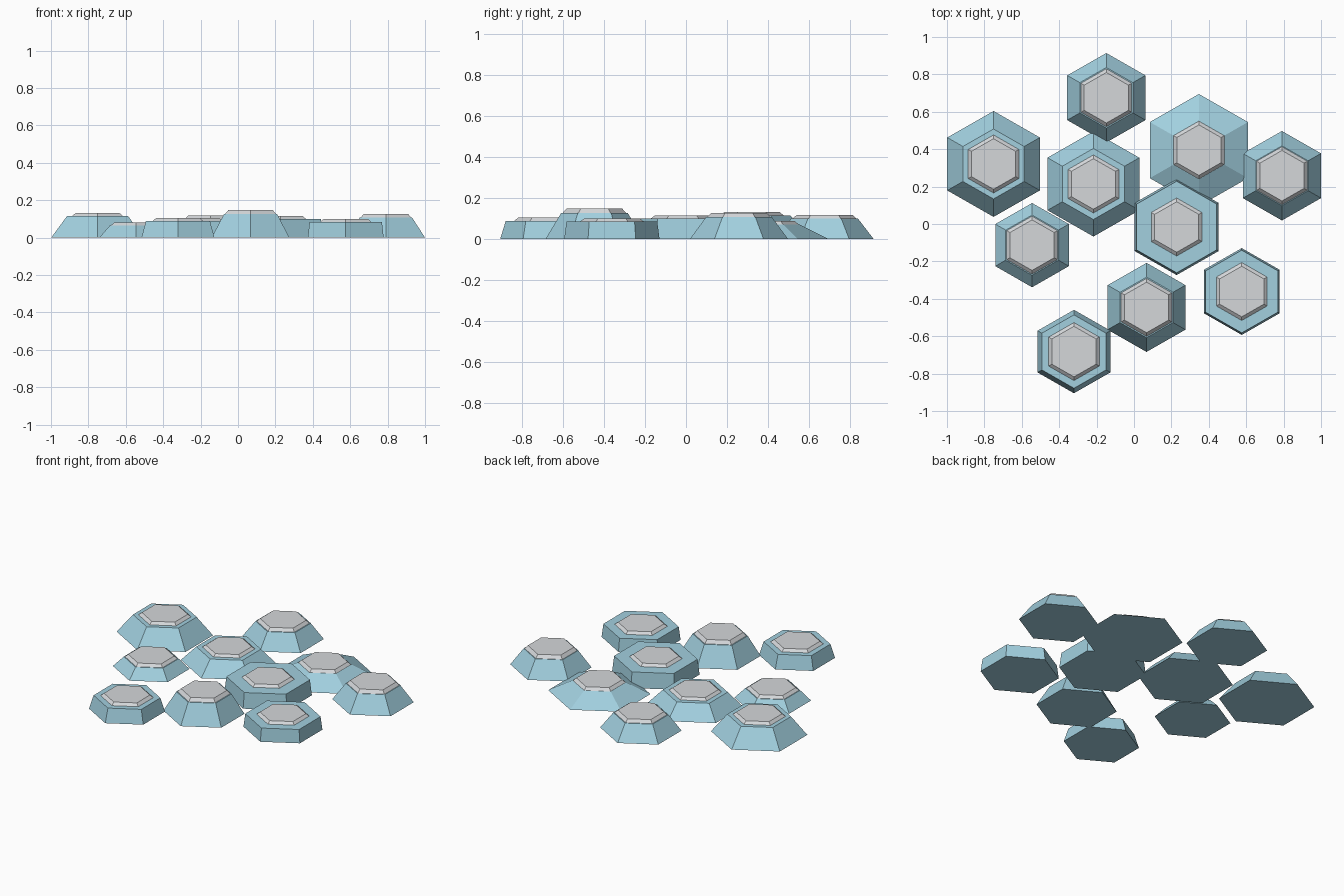
import bpy
import bmesh
from math import sin, cos, pi

if "Cube" in bpy.data.objects:
    bpy.data.objects.remove(bpy.data.objects["Cube"], do_unlink=True)


def make_material(name, rgb):
    mat = bpy.data.materials.new(name)
    mat.use_nodes = True
    color = (*rgb, 1.0)
    mat.diffuse_color = color
    bsdf = next(n for n in mat.node_tree.nodes if n.type == "BSDF_PRINCIPLED")
    bsdf.inputs["Base Color"].default_value = color
    return mat


ICE = make_material("pale_blue", (0.36, 0.63, 0.74))
CAP = make_material("light_grey", (0.66, 0.68, 0.70))

SIDES = 6
STRETCH = 1.01      # the hexagons are very slightly wide in x
CAP_BOTTOM = 0.155
CAP_TOP = 0.135


def hex_ring(bm, radius, z):
    """Hexagon of vertices with a corner pointing along +y."""
    angles = [2 * pi * i / SIDES for i in range(SIDES)]
    return [bm.verts.new((-radius * STRETCH * sin(a), radius * cos(a), z))
            for a in angles]


def hex_slab(name, x, y, base, shoulder, body_z, cap_z):
    """Tapered blue body, flat shoulder and a bevelled grey cap."""
    bm = bmesh.new()
    profile = [(base, 0), (shoulder, body_z),
               (CAP_BOTTOM, body_z), (CAP_TOP, cap_z)]
    rings = [hex_ring(bm, r, z) for r, z in profile]
    bm.faces.new(reversed(rings[0]))
    for level, (low, high) in enumerate(zip(rings, rings[1:])):
        for i in range(SIDES):
            j = (i + 1) % SIDES
            face = bm.faces.new((low[i], low[j], high[j], high[i]))
            face.material_index = int(level == 2)
    bm.faces.new(rings[-1]).material_index = 1
    bmesh.ops.recalc_face_normals(bm, faces=bm.faces[:])

    mesh = bpy.data.meshes.new(name)
    bm.to_mesh(mesh)
    bm.free()
    mesh.materials.append(ICE)
    mesh.materials.append(CAP)
    obj = bpy.data.objects.new(name, mesh)
    obj.location = (x, y, 0)
    bpy.context.collection.objects.link(obj)


# Steep narrow-topped slabs: the cap covers the whole top
hex_slab("back_slab", -0.148, 0.675, 0.239, 0.162, 0.10, 0.118)
hex_slab("back_left_slab", 0.347, 0.395, 0.30, 0.158, 0.07, 0.087)
hex_slab("left_slab", 0.791, 0.258, 0.239, 0.16, 0.107, 0.127)
hex_slab("right_slab", -0.545, -0.113, 0.225, 0.161, 0.064, 0.08)
hex_slab("front_middle_slab", 0.067, -0.446, 0.238, 0.162, 0.127, 0.148)

# Slabs with a visible blue shoulder around the cap
hex_slab("back_right_slab", -0.751, 0.321, 0.283, 0.187, 0.115, 0.131)
hex_slab("centre_right_slab", -0.217, 0.214, 0.281, 0.19, 0.09, 0.104)
hex_slab("centre_slab", 0.228, -0.016, 0.257, 0.245, 0.10, 0.115)
hex_slab("front_left_slab", 0.576, -0.361, 0.232, 0.221, 0.085, 0.10)
hex_slab("front_right_slab", -0.321, -0.682, 0.223, 0.196, 0.088, 0.104)
